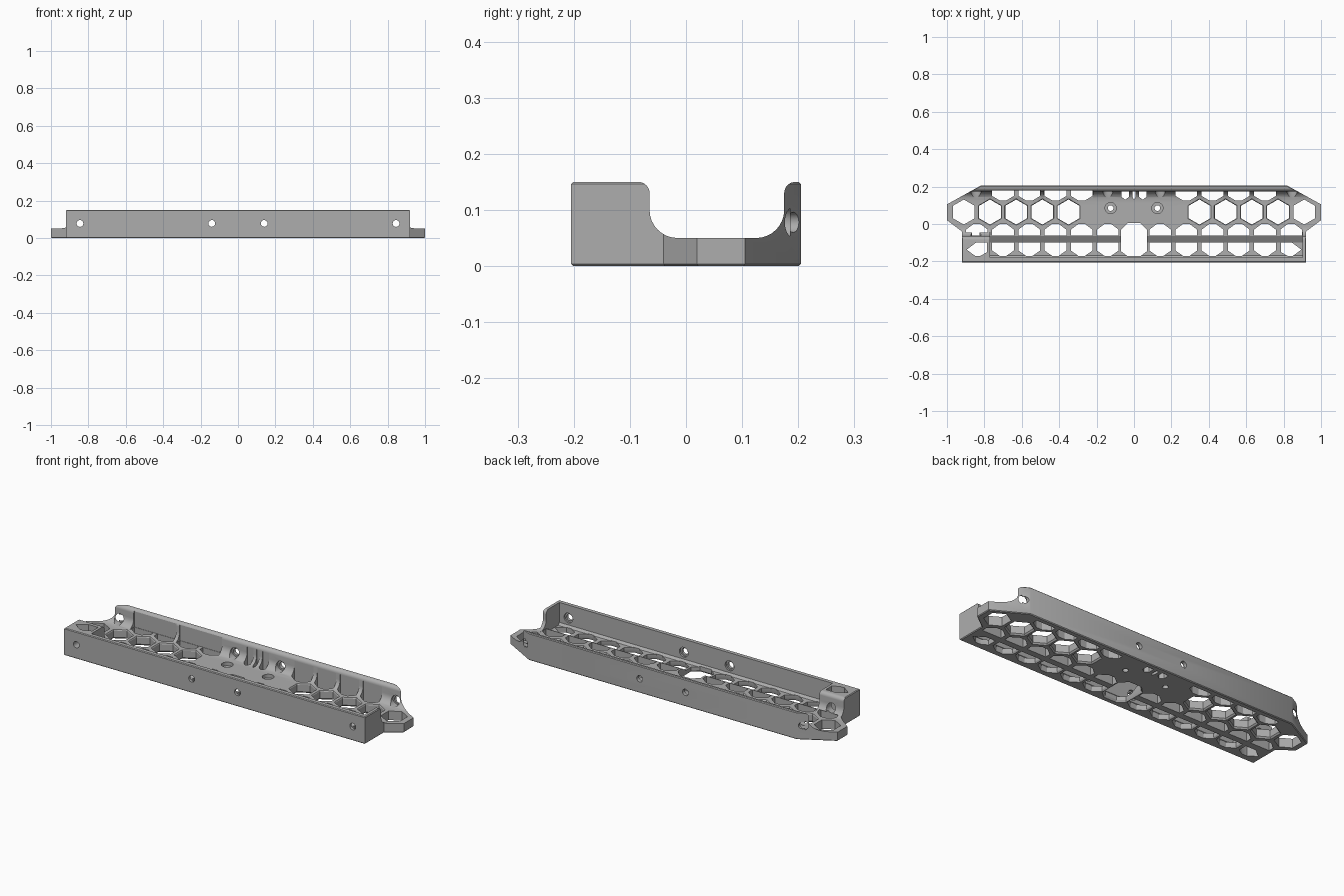
import bpy, bmesh
from math import sin, cos, pi

cube = bpy.data.objects.get("Cube")
if cube:
    bpy.data.objects.remove(cube, do_unlink=True)

grey = bpy.data.materials.new("mid grey")
grey.use_nodes = True
grey.diffuse_color = (0.42, 0.42, 0.42, 1)
grey.node_tree.nodes["Principled BSDF"].inputs["Base Color"].default_value = grey.diffuse_color


def loft(bm, pts, levels, axis="z"):
    """Closed loft of a 2D outline; levels are (position, scale) pairs."""
    cx = sum(p[0] for p in pts) / len(pts)
    cy = sum(p[1] for p in pts) / len(pts)
    place = {"x": lambda a, b, t: (t, a, b),
             "y": lambda a, b, t: (a, t, b),
             "z": lambda a, b, t: (a, b, t)}[axis]
    rings = [[bm.verts.new(place(cx + (a - cx) * s, cy + (b - cy) * s, t)) for a, b in pts]
             for t, s in levels]
    faces = [bm.faces.new(rings[0]), bm.faces.new(rings[-1])]
    for lo, hi in zip(rings, rings[1:]):
        for i in range(len(pts)):
            j = (i + 1) % len(pts)
            faces.append(bm.faces.new((lo[i], lo[j], hi[j], hi[i])))
    bmesh.ops.recalc_face_normals(bm, faces=faces)


def arc(cx, cy, r, start, end, n=8):
    angles = [(start + (end - start) * i / n) * pi / 180 for i in range(n + 1)]
    return [(cx + r * cos(a), cy + r * sin(a)) for a in angles]


def circle(cx, cy, r, n=24):
    return arc(cx, cy, r, 0, 360 - 360 / n, n - 1)


def make(name, bm):
    mesh = bpy.data.meshes.new(name)
    bm.to_mesh(mesh)
    bm.free()
    mesh.materials.append(grey)
    obj = bpy.data.objects.new(name, mesh)
    bpy.context.collection.objects.link(obj)
    return obj


def cut(target, name, shapes):
    """Subtract a group of lofted shapes from the target."""
    bm = bmesh.new()
    for shape in shapes:
        loft(bm, *shape)
    cutter = make(name, bm)
    cutter.hide_render = True
    mod = target.modifiers.new(name, "BOOLEAN")
    mod.operation, mod.object = "DIFFERENCE", cutter
    mod.solver, mod.use_self = "EXACT", True
    bpy.context.view_layer.objects.active = target
    bpy.ops.object.modifier_apply(modifier=name)
    bpy.data.objects.remove(cutter, do_unlink=True)


# Solid block with tapered back corners
half = [(0.92, -0.205), (0.92, -0.04), (1, 0.02), (1, 0.105), (0.82, 0.205)]
bm = bmesh.new()
loft(bm, half + [(-x, y) for x, y in reversed(half)], [(0, 1), (0.15, 1)])
flat_edges = [e for e in bm.edges if abs(e.verts[0].co.z - e.verts[1].co.z) < 0.001]
bmesh.ops.bevel(bm, geom=flat_edges, offset=0.004, segments=1, affect="EDGES")
bracket = make("mounting_bracket", bm)

# Rounded channel running the whole length
channel = ([(-0.085, 0.2)] + arc(-0.085, 0.13, 0.02, 90, 0) + arc(-0.015, 0.1, 0.05, 180, 270)
           + arc(0.125, 0.1, 0.05, 270, 360) + arc(0.195, 0.13, 0.02, 180, 90) + [(0.195, 0.2)])
cut(bracket, "channel", [(channel, [(-1.1, 1), (1.1, 1)], "x")])

# Front cavity with a lower, ramped floor; the left end stays a solid block
cavity = [(-0.18, 0.2), (-0.18, 0.04), (-0.168, 0.028), (-0.1, 0.028), (-0.065, 0.05),
          (-0.005, 0.05), (-0.005, 0.2)]
cut(bracket, "cavity", [(cavity, [(-0.77, 1), (0.9, 1)], "x")])

# Flat panels let into the back wall
panels = []
for x in (-0.76, -0.48):
    panels.append(([(x, 0.052), (x + 0.26, 0.052), (x + 0.26, 0.14), (x, 0.14)],
                   [(0.1, 1), (0.18, 1)], "y"))
cut(bracket, "wall_panels", panels)

# Honeycomb openings in the floor, chamfered underneath
pitch = 0.14
rim = [(-0.01, 1.25), (0.008, 1), (0.045, 1), (0.056, 1.12)]
low_rim = [(-0.01, 1.2), (0.008, 1), (0.2, 1)]
tall = [(-0.01, 1), (0.13, 1)]
w, tip = 0.058, 0.018
holes = []
for side in (-1, 1):
    for n in range(2, 7):
        x = side * (n + 0.5) * pitch
        hexagon = [(x + 0.067 * sin(i * pi / 3), 0.064 + 0.067 * cos(i * pi / 3)) for i in range(6)]
        holes.append((hexagon, rim if n < 6 else rim[1:3] and [(-0.01, 1), (0.06, 1)]))
    for n in range(1, 7):
        x = side * n * pitch
        upper = [(x - w, -0.062), (x + w, -0.062), (x + w, -0.03), (x + tip, 0), (x - tip, 0), (x - w, -0.03)]
        lower = [(x - w, -0.1), (x + w, -0.1), (x + w, -0.142), (x + tip, -0.17), (x - tip, -0.17), (x - w, -0.142)]
        if n == 6:
            lower = [(side * a, b) for a, b in
                     ((0.785, -0.1), (0.845, -0.1), (0.895, -0.137), (0.85, -0.17), (0.82, -0.17), (0.785, -0.15))]
        holes += [(upper, [(-0.01, 1), (0.06, 1)]), (lower, low_rim if n < 6 else [(-0.01, 1), (0.2, 1)])]
        if 2 <= n < 6:
            back = [(x - w, 0.178), (x + w, 0.178), (x + w, 0.15), (x + tip, 0.126), (x - tip, 0.126), (x - w, 0.15)]
            holes.append((back, tall))

# Large centre opening and the small slots behind it
centre = [(0.035, 0.005), (0.07, -0.03), (0.07, -0.145), (0.035, -0.172)]
holes.append((centre + [(-x, y) for x, y in reversed(centre)], [(-0.01, 1.15), (0.01, 1), (0.06, 1)]))
for x, r in ((-0.047, 0.02), (0, 0.008), (0.047, 0.02)):
    holes.append(([(x - r, 0.178), (x + r, 0.178), (x + r, 0.145), (x, 0.13), (x - r, 0.145)], tall))
cut(bracket, "honeycomb", holes)

# Screw holes through the walls and the floor, with wider recesses
screws, recesses = [], []
for side in (-1, 1):
    screws.append((circle(side * 0.125, 0.085, 0.015), [(-0.01, 1), (0.1, 1)]))
    recesses.append((circle(side * 0.125, 0.085, 0.03), [(0.03, 1), (0.1, 1)]))
    for x in (0.14, 0.845):
        screws.append((circle(side * x, 0.078, 0.018), [(-0.3, 1), (0.3, 1)], "y"))
        front = -0.16 if side * x < -0.5 else -0.19
        recesses.append((circle(side * x, 0.078, 0.027), [(front, 1), (0.185, 1)], "y"))
cut(bracket, "screw_holes", screws)
cut(bracket, "screw_recesses", recesses)

# Smooth the rounded surfaces, keep the edges sharp
bpy.ops.object.select_all(action="DESELECT")
bracket.select_set(True)
bpy.context.view_layer.objects.active = bracket
bpy.ops.object.shade_smooth_by_angle(angle=pi / 6)
